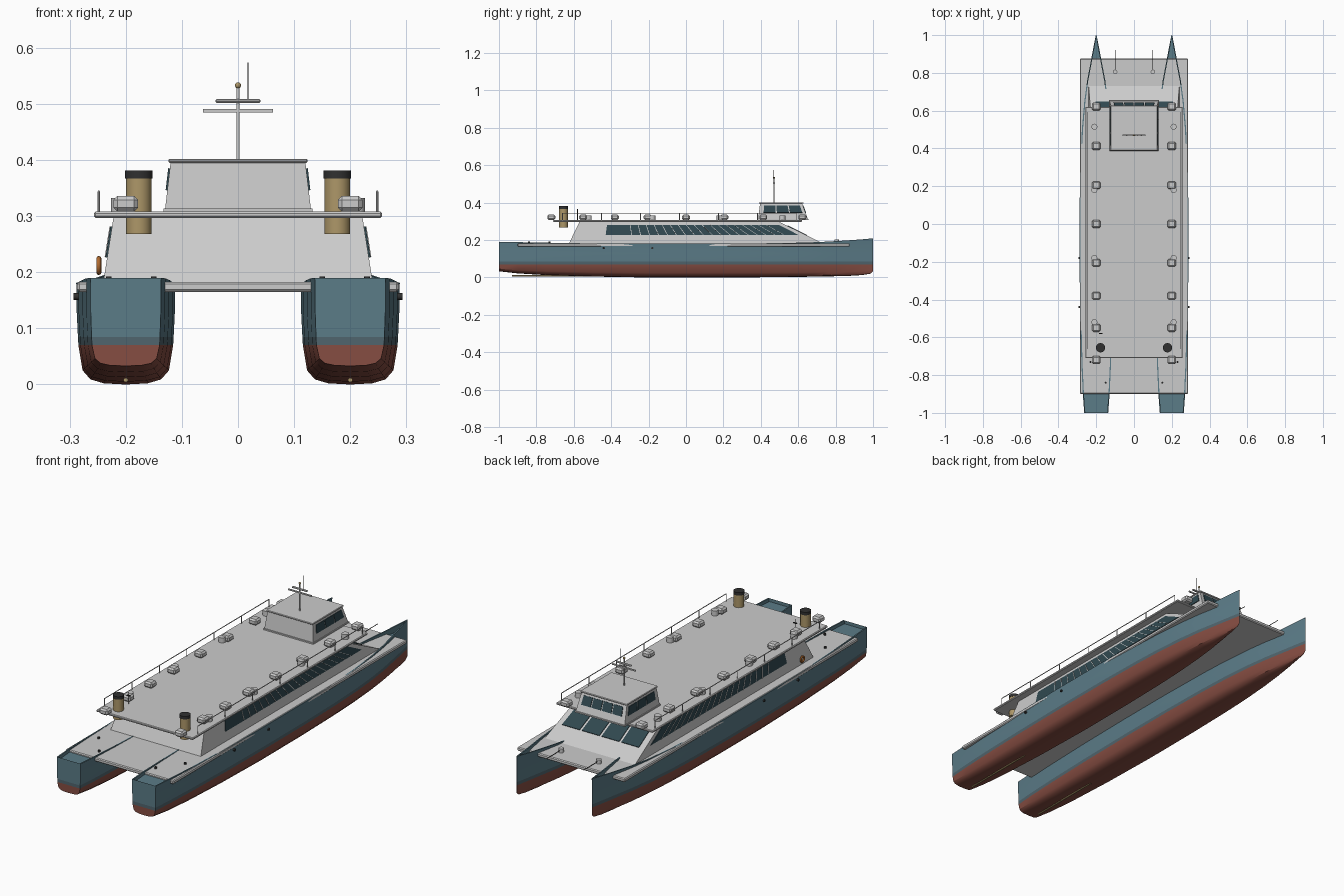
import bpy, bmesh, math
from mathutils import Vector, Matrix

if "Cube" in bpy.data.objects:
    bpy.data.objects.remove(bpy.data.objects["Cube"])


def mat(name, r, g, b):
    m = bpy.data.materials.new(name)
    m.diffuse_color = (r, g, b, 1)
    m.use_nodes = True
    m.node_tree.nodes["Principled BSDF"].inputs["Base Color"].default_value = m.diffuse_color
    return m


BLUE = mat("hull_blue", .105, .20, .245)
BAND = mat("waterline_band", .08, .13, .155)
RED = mat("bottom_red", .24, .075, .055)
GLASS = mat("glass", .03, .065, .08)
TAN = mat("funnel_tan", .42, .31, .14)
BLACK = mat("black", .03, .03, .03)
ORANGE = mat("orange", .75, .25, .05)


def finish(name, bm, mats=(), mirror=False, smooth=False, bevel=0):
    bmesh.ops.recalc_face_normals(bm, faces=bm.faces)
    me = bpy.data.meshes.new(name)
    if smooth:
        for f in bm.faces:
            f.smooth = True
    bm.to_mesh(me)
    bm.free()
    if smooth:
        me.set_sharp_from_angle(angle=math.radians(35))
    for m in mats:
        me.materials.append(m)
    ob = bpy.data.objects.new(name, me)
    bpy.context.collection.objects.link(ob)
    if bevel:
        b = ob.modifiers.new("bevel", 'BEVEL')
        b.width, b.segments = bevel, 1
    if mirror:
        ob.modifiers.new("mirror", 'MIRROR')
    return ob


def frustum(name, bottom, top, mats=(), **kw):
    """bottom/top = (x0, x1, y0, y1, z)"""
    bm = bmesh.new()
    rings = [[bm.verts.new(p) for p in ((a, c, z), (b, c, z), (b, d, z), (a, d, z))]
             for a, b, c, d, z in (bottom, top)]
    bm.faces.new(rings[0])
    bm.faces.new(rings[1])
    for i in range(4):
        j = (i + 1) % 4
        bm.faces.new((rings[0][i], rings[0][j], rings[1][j], rings[1][i]))
    return finish(name, bm, mats, **kw)


def box(name, x0, x1, y0, y1, z0, z1, mats=(), **kw):
    return frustum(name, (x0, x1, y0, y1, z0), (x0, x1, y0, y1, z1), mats, **kw)


def rod(name, a, b, r, mats=(), n=16, **kw):
    a, b = Vector(a), Vector(b)
    d = b - a
    bm = bmesh.new()
    bmesh.ops.create_cone(bm, cap_ends=True, segments=n, radius1=r, radius2=r, depth=d.length)
    bm.transform(Matrix.Translation((a + b) / 2) @ d.to_track_quat('Z', 'Y').to_matrix().to_4x4())
    return finish(name, bm, mats, smooth=True, **kw)


def pane(name, quad, u0, u1, v0, v1, mats, t=.003, **kw):
    """thin plate laid on a wall quad (bl, br, tr, tl) at fractions u, v"""
    bl, br, tr, tl = map(Vector, quad)
    n = (br - bl).cross(tl - bl).normalized()
    p = [bl.lerp(br, u).lerp(tl.lerp(tr, u), v) for u, v in
         ((u0, v0), (u1, v0), (u1, v1), (u0, v1))]
    bm = bmesh.new()
    lo = [bm.verts.new(q - n * .002) for q in p]
    hi = [bm.verts.new(q + n * t) for q in p]
    bm.faces.new(lo)
    bm.faces.new(hi)
    for i in range(4):
        j = (i + 1) % 4
        bm.faces.new((lo[i], lo[j], hi[j], hi[i]))
    return finish(name, bm, mats, **kw)


# hulls: lofted stations (y, half width, keel z, sheer z)
ST = [(-1, .0625, .033, .19), (-.9, .07, .022, .189), (-.75, .077, .013, .186), (-.5, .084, .005, .182),
      (-.2, .0875, 0, .181), (.1, .087, 0, .181), (.35, .082, .001, .182), (.5, .075, .002, .184),
      (.65, .062, .004, .187), (.76, .047, .006, .192), (.86, .028, .008, .198),
      (.94, .013, .013, .204), (.985, .004, .02, .208), (1, .001, .032, .209)]
bm = bmesh.new()
rows = []
for y, w, k, s in ST:
    h = .07 - k
    i = max(w - .005, w * .3)
    half = [(0, k), (.45 * w, k + .03 * h), (.72 * w, k + .13 * h), (.88 * w, k + .36 * h),
            (.965 * w, .07), (.975 * w, .085), (w, .13), (w, s - .008), (w + .001, s),
            (i, s), (i, .174), (0, .174)]
    rows.append([[bm.verts.new((.2 + sg * x, y, z)) for x, z in half] for sg in (1, -1)])


def hull_face(vs, k):
    bm.faces.new(vs).material_index = 0 if k < 4 else 1 if k == 4 else 2


for A, B in zip(rows, rows[1:]):
    for a, b in zip(A, B):
        for k in range(11):
            hull_face((a[k], a[k + 1], b[k + 1], b[k]), k)
for L, R in (rows[0], rows[-1]):
    for k in range(8):
        hull_face((L[k], L[k + 1], R[k + 1], R[k]), k)
bmesh.ops.remove_doubles(bm, verts=bm.verts, dist=1e-5)
finish("hull", bm, (RED, BAND, BLUE), mirror=True, smooth=True)

# main deck and cabin
box("main_deck", -.2865, .2865, -.9, .875, .165, .183, bevel=.004)
frustum("cabin", (-.24, .24, -.625, .73, .183), (-.222, .222, -.57, .5, .297))
box("cabin_roof", -.257, .257, -.71, .62, .297, .308, bevel=.003)

# cabin windows
side = ((.24, -.625, .183), (.24, .73, .183), (.222, .5, .297), (.222, -.57, .297))
pane("side_window_strip", side, .14, .968, .38, .86, (GLASS,), mirror=True)
for i in range(18):
    u = .25 + i * .0385
    pane("window_mullion", side, u, u + .003, .38, .86, (), t=.0045, mirror=True)
front = ((.24, .73, .183), (-.24, .73, .183), (-.222, .5, .297), (.222, .5, .297))
for i in range(4):
    u = .06 + i * .225
    pane("windshield_pane", front, u, u + .2, .36, .82, (GLASS,))

# wheelhouse
box("wheelhouse_base", -.133, .133, .382, .656, .308, .314)
frustum("wheelhouse", (-.13, .13, .386, .652, .312), (-.12, .12, .396, .62, .397))
box("wheelhouse_roof", -.124, .124, .39, .627, .395, .402, bevel=.002)
wside = ((.13, .386, .312), (.13, .652, .312), (.12, .62, .397), (.12, .396, .397))
for i in range(3):
    u = .1 + i * .285
    pane("wheelhouse_side_window", wside, u, u + .26, .4, .86, (GLASS,), mirror=True)
wfront = ((.13, .652, .312), (-.13, .652, .312), (-.12, .62, .397), (.12, .62, .397))
for i in range(4):
    u = .07 + i * .22
    pane("wheelhouse_front_window", wfront, u, u + .195, .38, .86, (GLASS,))

# mast with yardarm, radar, lamp and aerial
rod("mast", (0, .47, .40), (0, .47, .53), .003)
box("yardarm", -.062, .062, .467, .473, .485, .491)
box("radar_bar", -.04, .04, .465, .475, .502, .509, bevel=.002)
rod("aerial", (.018, .47, .505), (.018, .47, .574), .001, (BLACK,), n=8)
bm = bmesh.new()
bmesh.ops.create_uvsphere(bm, u_segments=12, v_segments=8, radius=.0055,
                          matrix=Matrix.Translation((0, .47, .533)))
finish("mast_lamp", bm, (TAN,), smooth=True)

# funnels
rod("funnel", (.177, -.655, .268), (.177, -.655, .37), .023, (TAN,), n=32, mirror=True)
rod("funnel_cap", (.177, -.655, .367), (.177, -.655, .381), .0245, (BLACK,), n=32, mirror=True)

# life raft canisters and roof vents
for y in (.622, .413, .205, 0, -.205, -.38, -.55, -.72):
    box("raft_canister", .178, .222, y - .021, y + .021, .308, .336, bevel=.007, mirror=True)
for y in (.515, .18, -.18, -.52):
    rod("roof_vent", (.21, y, .308), (.21, y, .332), .016, mirror=True)

# roof rail
rod("roof_rail", (.248, -.66, .344), (.248, .59, .344), .002, n=8, mirror=True)
for i in range(7):
    y = -.66 + i * 1.25 / 6
    rod("rail_post", (.248, y, .306), (.248, y, .344), .002, n=8, mirror=True)

# flag staff on the aft roof
rod("flag_staff", (-.175, -.58, .308), (-.175, -.58, .365), .002, (BLACK,), n=8)
box("staff_arm", -.184, -.166, -.583, -.577, .345, .349, (BLACK,))

# lifebuoy: ring swept around the x axis
bm = bmesh.new()
ring = [[bm.verts.new((-.248 + .0045 * math.cos(b), -.53 + (.0125 + .0045 * math.sin(b)) * math.cos(a),
                       .212 + (.0125 + .0045 * math.sin(b)) * math.sin(a)))
         for b in (j * math.tau / 8 for j in range(8))] for a in (i * math.tau / 20 for i in range(20))]
for i in range(20):
    for j in range(8):
        p, q, k = ring[i], ring[(i + 1) % 20], (j + 1) % 8
        bm.faces.new((p[j], q[j], q[k], p[k]))
finish("lifebuoy", bm, (ORANGE,), smooth=True)

# foredeck windlasses with cables, aft bollards, hull side outlets
rod("windlass", (.1, .805, .18), (.1, .805, .202), .012, mirror=True)
rod("mooring_cable", (.1, .805, .193), (.1, .92, .193), .0015, (BLACK,), n=8, mirror=True)
for x, y in ((.23, -.73), (.15, -.84)):
    rod("bollard", (x, y, .18), (x, y, .192), .005, (BLACK,), n=12, mirror=True)
for y in (-.44, -.18):
    rod("side_outlet", (.27, y, .157), (.293, y, .157), .006, (BLACK,), n=12, mirror=True)
rod("propeller_shaft", (.2, -.93, .008), (.2, -.55, .008), .004, (TAN,), n=10, mirror=True)
